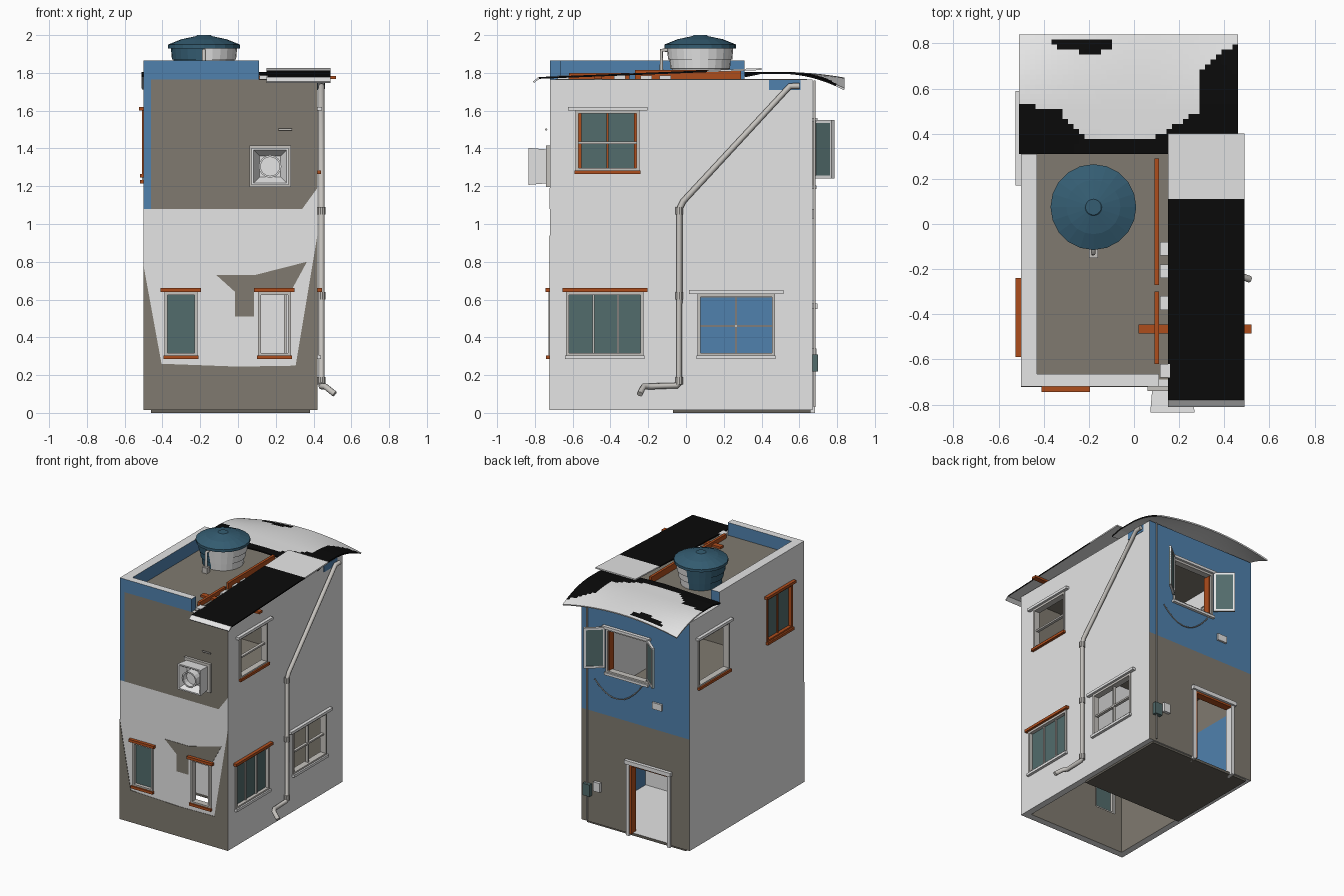
import bpy, bmesh, math

if "Cube" in bpy.data.objects:
    bpy.data.objects.remove(bpy.data.objects["Cube"])

COL = {"white": (.78, .78, .78), "taupe": (.215, .195, .16), "blue": (.08, .22, .42),
       "rust": (.42, .075, .012), "teal_glass": (.085, .15, .15), "tank_blue": (.035, .11, .17),
       "black": (.003, .003, .003), "pale_grey": (.56, .54, .51), "floor_dark": (.13, .12, .10)}
MATS = {}
for k, c in COL.items():
    MATS[k] = bpy.data.materials.new(k)
    MATS[k].diffuse_color = (*c, 1)

# outer wall planes: u runs along the wall, d points outward
X0, X1, Y0, Y1, H, T = -.5, .42, -.72, .67, 1.765, .05
SIDE = {"front": lambda u, d, z: (u, Y0 - d, z), "back": lambda u, d, z: (u, Y1 + d, z),
        "right": lambda u, d, z: (X1 + d, u, z), "left": lambda u, d, z: (X0 - d, u, z),
        "world": lambda u, d, z: (u, d, z)}


def make(name, verts, faces, mats, recalc=True):
    used = list(dict.fromkeys(mats))
    bm = bmesh.new()
    vs = [bm.verts.new(v) for v in verts]
    for f, m in zip(faces, mats):
        bm.faces.new([vs[i] for i in f]).material_index = used.index(m)
    if recalc:
        bmesh.ops.recalc_face_normals(bm, faces=bm.faces[:])
    me = bpy.data.meshes.new(name)
    bm.to_mesh(me)
    bm.free()
    for m in used:
        me.materials.append(MATS[m])
    ob = bpy.data.objects.new(name, me)
    bpy.context.collection.objects.link(ob)
    return ob


def boxes(name, side, items):
    """items: (u0,u1,d0,d1,z0,z1,material)"""
    V, F, M = [], [], []
    for u0, u1, d0, d1, z0, z1, m in items:
        n = len(V)
        V += [SIDE[side](u, d, z) for z in (z0, z1) for u, d in ((u0, d0), (u1, d0), (u1, d1), (u0, d1))]
        F += [[n + i for i in f] for f in ((0, 1, 2, 3), (4, 5, 6, 7), (0, 1, 5, 4), (1, 2, 6, 5), (2, 3, 7, 6), (3, 0, 4, 7))]
        # a six-tuple of materials colours bottom, top, -d, +u, +d, -u
        M += list(m) if isinstance(m, tuple) else [m] * 6
    return make(name, V, F, M)


def wall(name, side, u0, u1, holes, rule, us=(), zs=()):
    """Grid wall with openings; rule(inner, u, z) gives the colour."""
    U = sorted({u0, u1, *us, *[h[i] for h in holes for i in (0, 1)]})
    Z = sorted({.015, H, *zs, *[h[i] for h in holes for i in (2, 3)]})
    mid = lambda L, i: (L[i] + L[i + 1]) / 2

    def solid(i, j):
        if not (0 <= i < len(U) - 1 and 0 <= j < len(Z) - 1):
            return False
        return not any(h[0] < mid(U, i) < h[1] and h[2] < mid(Z, j) < h[3] for h in holes)
    V, ids, F, M = [], {}, [], []

    def vid(i, k, j):
        if (i, k, j) not in ids:
            ids[i, k, j] = len(V)
            V.append(SIDE[side](U[i], -T * k, Z[j]))
        return ids[i, k, j]
    for i in range(len(U) - 1):
        for j in range(len(Z) - 1):
            if not solid(i, j):
                continue
            c = [(i, j), (i + 1, j), (i + 1, j + 1), (i, j + 1)]
            for k in (0, 1):
                F.append([vid(a, k, b) for a, b in c])
                M.append(rule(k, mid(U, i), mid(Z, j)))
            for e, (p, q) in enumerate(((0, -1), (1, 0), (0, 1), (-1, 0))):
                if not solid(i + p, j + q):
                    a, b = c[e], c[(e + 1) % 4]
                    F.append([vid(a[0], 0, a[1]), vid(b[0], 0, b[1]), vid(b[0], 1, b[1]), vid(a[0], 1, a[1])])
                    M.append("white")
    return make(name, V, F, M)


def plate(name, side, pts, m, d=.003):
    n = len(pts)
    V = [SIDE[side](u, k, z) for k in (0, d) for u, z in pts]
    F = [list(range(n)), list(range(n, 2 * n))] + [[i, (i + 1) % n, n + (i + 1) % n, n + i] for i in range(n)]
    return make(name, V, F, [m] * len(F))


def lathe(name, prof, n, loc, rule, rot=(0, 0, 0), phase=0):
    V, F, M = [], [], []
    for r, z in prof:
        V += [(r * math.cos(phase + 2 * math.pi * i / n), r * math.sin(phase + 2 * math.pi * i / n), z) for i in range(n)]
    for k in range(len(prof) - 1):
        for i in range(n):
            j = (i + 1) % n
            F.append([k * n + i, k * n + j, k * n + n + j, k * n + n + i])
            M.append(rule(math.cos(phase + 2 * math.pi * (i + .5) / n)))
    ob = make(name, V, F, M, False)
    ob.location, ob.rotation_euler = loc, rot
    return ob


def tube(name, pts, r, m):
    cu = bpy.data.curves.new(name, "CURVE")
    cu.dimensions, cu.bevel_depth, cu.bevel_resolution, cu.use_fill_caps = "3D", r, 2, True
    s = cu.splines.new("POLY")
    s.points.add(len(pts) - 1)
    for p, q in zip(s.points, pts):
        p.co = (*q, 1)
    cu.materials.append(MATS[m])
    ob = bpy.data.objects.new(name, cu)
    bpy.context.collection.objects.link(ob)
    bpy.ops.object.select_all(action="DESELECT")
    ob.select_set(True)
    bpy.context.view_layer.objects.active = ob
    bpy.ops.object.convert(target="MESH")


def window(name, side, h, lintel, sill, frame="pale_grey", glass=None, bu=(), bz=(), over=.02):
    u0, u1, z0, z1 = h
    w = .016
    L = [(u0, u0 + w, -.04, .008, z0, z1, frame), (u1 - w, u1, -.04, .008, z0, z1, frame),
         (u0 + w, u1 - w, -.04, .008, z1 - w, z1, frame), (u0 + w, u1 - w, -.04, .008, z0, z0 + w, frame),
         (u0 - over, u1 + over, 0, .025, z1, z1 + .02, lintel), (u0 - .005, u1 + .005, 0, .02, z0 - .015, z0 + .004, sill)]
    L += [(u - .006, u + .006, -.03, -.008, z0, z1, frame) for u in bu]
    L += [(u0, u1, -.03, -.008, z - .006, z + .006, frame) for z in bz]
    if glass:
        L.append((u0, u1, -.022, -.018, z0, z1, glass))
    boxes(name, side, L)


# window and door openings (u0, u1, z0, z1)
FL, FR = (-.39, -.215, .30, .64), (.105, .28, .30, .64)
RU, RF, RB = (-.585, -.245, 1.28, 1.60), (-.635, -.225, .30, .64), (.06, .47, .30, .63)
LF, LB = (-.57, -.26, 1.26, 1.60), (.19, .57, 1.23, 1.60)
BW, DOOR = (-.15, .21, 1.2, 1.54), (-.32, .01, .015, .55)

# house walls
side_in = lambda u, z: "white" if z > .9 else "blue" if u > -.05 and z < .61 else "taupe"
side_rule = lambda k, u, z: side_in(u, z) if k else "white"
wall("front_wall", "front", X0, X1, [FL, FR],
     lambda k, u, z: "taupe" if k else "white" if z < 1.08 else "blue" if u < -.46 else "taupe", us=(-.46,), zs=(1.08,))
wall("back_wall", "back", X0, X1, [BW, DOOR],
     lambda k, u, z: "taupe" if k or z < .87 else "blue", zs=(.87,))
wall("right_wall", "right", Y0 + T, Y1 - T, [RU, RF, RB], side_rule, us=(-.05,), zs=(.61, .9))
wall("left_wall", "left", Y0 + T, Y1 - T, [LF, LB], side_rule, us=(-.05,), zs=(.61, .9))

# painted patches on the front
plate("front_base_paint", "front", [(-.5, .015), (.42, .015), (.42, .94), (.305, .25), (0, .245), (-.405, .26), (-.5, .78)], "taupe")
plate("front_patch_paint", "front", [(-.115, .73), (-.015, .64), (-.015, .51), (.085, .51), (.085, .662), (.29, .662),
                                     (.365, .80), (.09, .73)], "taupe")
plate("front_corner_paint", "front", [(.34, 1.08), (.42, 1.08), (.42, 1.19)], "white")
plate("pipe_top_paint", "right", [(.44, 1.71), (.605, 1.71), (.605, 1.763), (.44, 1.763)], "blue")

# floors, partition, roof slab
boxes("ground_floor", "world", [(-.46, .38, -.07, .66, 0, .02, ("floor_dark", "white") + ("floor_dark",) * 4)])
boxes("partition", "world", [(-.45, .37, -.07, -.04, .02, .87, "white")])
boxes("middle_floor", "world", [(-.46, .38, -.68, .63, .87, .91, "taupe")])
boxes("roof_slab", "world", [(-.47, .39, -.69, .64, 1.72, H + .002, "taupe")])

# parapet
boxes("parapet", "world", [
    (X0, .11, Y0, -.665, H, 1.865, ("white", "white", "blue", "blue", "blue", "white")),
    (X0, -.43, -.665, .31, H, 1.865, ("white", "white", "blue", "blue", "blue", "white"))])


# sheet roofs
def sheet(name, xs, ys, height, is_white):
    nx = len(xs)
    V = [(x, y, height(x, y)) for y in ys for x in xs]
    F, M = [[0, 1, nx + 1, nx]], ["black"]
    F, M = [], []
    for j in range(len(ys) - 1):
        for i in range(nx - 1):
            a = j * nx + i
            F.append([a, a + 1, a + nx + 1, a + nx])
            M.append("white" if is_white((xs[i] + xs[i + 1]) / 2, (ys[j] + ys[j + 1]) / 2) else "black")
    order = sorted(range(len(F)), key=lambda i: M[i])  # black slot first
    ob = make(name, V, [F[i] for i in order], [M[i] for i in order], False)
    s = ob.modifiers.new("thickness", "SOLIDIFY")
    s.thickness, s.offset, s.material_offset = .01, -1, 1


sheet("side_sheet_roof", [.15, .49], [-.81, -.78, .11, .40],
      lambda x, y: 1.755 if y < -.8 else 1.778 + (y + .78) * .04, lambda x, y: y > .11 or y < -.78)

EDGE = [(-.51, .53), (-.33, .50), (-.2, .37), (.1, .385), (.29, .5), (.265, .66), (.32, .71), (.46, .80)]


def back_white(x, y):
    if abs(x + .23) < .13 and .75 + abs(x + .2) * .25 < y < .82:
        return False
    if x > .28:
        return y > .68 + (x - .28) * .7
    for (a, p), (b, q) in zip(EDGE, EDGE[1:]):
        if a <= x <= b:
            return y > p + (q - p) * (x - a) / (b - a)
    return False


def back_height(x, y):
    t = max(0, (y - .5) / .34)
    return 1.805 - (.03 + .055 * (abs(x + .03) / .48) ** 2) * t * t - .02 * max(0, (.4 - y) / .1) * (abs(x + .03) / .48)


sheet("back_sheet_roof", [-.51 + .97 * i / 40 for i in range(41)], [.31 + .53 * i / 24 for i in range(25)], back_height, back_white)

# roof timbers and blocks
boxes("roof_timbers", "world", [(.09, .11, -.62, -.30, 1.767, 1.80, "rust"), (.09, .11, -.27, .29, 1.767, 1.815, "rust"),
                                (.02, .52, -.485, -.445, 1.767, 1.783, "rust")])
boxes("roof_blocks", "world", [(.115, .16, y, y + .06, 1.766, 1.785, "white") for y in (-.68, -.38, -.24, -.14)])

# water tank
TK = (-.18, .075, 0)
half = lambda c: "tank_blue" if c < 0 else "white"
lathe("tank_body", [(0, 1.767), (.145, 1.767), (.15, 1.82), (.158, 1.822), (.162, 1.87), (.17, 1.872), (.176, 1.94), (0, 1.94)], 24, TK, half)
lathe("tank_lid", [(.18, 1.93), (.19, 1.93), (.19, 1.95), (.12, 1.978), (.04, 1.995), (.035, 2.0), (0, 2.0)], 20, TK, lambda c: "tank_blue")
tube("tank_pipe", [(-.18, -.09, 1.92), (-.18, -.13, 1.92), (-.18, -.13, 1.80)], .01, "pale_grey")
boxes("tank_pipe_foot", "world", [(-.2, -.16, -.15, -.11, 1.767, 1.81, "pale_grey")])

# windows
window("front_left_window", "front", FL, "rust", "rust", glass="teal_glass")
window("front_right_window", "front", FR, "rust", "rust", bu=(.25,))
window("right_upper_window", "right", RU, "white", "rust", bz=(1.43,), over=.04)
window("right_front_window", "right", RF, "rust", "white", glass="teal_glass", bu=(-.36, -.49))
window("right_back_window", "right", RB, "white", "white", bu=(.265,), bz=(.46,), over=.045)
window("left_front_window", "left", LF, "rust", "rust", frame="rust", glass="teal_glass", bu=(-.415,))
window("left_back_window", "left", LB, "white", "rust")
window("back_window", "back", BW, "white", "white")
boxes("back_window_lining", "back", [(.185, .194, -.06, -.005, 1.21, 1.53, "rust"), (-.134, -.125, -.06, -.005, 1.21, 1.53, "rust")])

# open shutters at the back
for nm, x, ang in (("right_shutter", .21, 40), ("left_shutter", -.15, 140)):
    ob = boxes(nm, "world", [(0, .15, -.004, .004, 1.24, 1.54, "teal_glass"),
                             (0, .016, -.009, .009, 1.24, 1.55, "white"), (.134, .15, -.009, .009, 1.24, 1.55, "white"),
                             (.016, .134, -.009, .009, 1.24, 1.256, "white"), (.016, .134, -.009, .009, 1.534, 1.55, "white")])
    ob.location, ob.rotation_euler = (x, Y1 + .012, 0), (0, 0, math.radians(ang))

# back door frame
boxes("door_frame", "back", [(-.34, -.315, -.05, .012, .0, .55, "white"), (.005, .03, -.05, .012, .0, .55, "white"),
                             (-.35, .04, -.05, .025, .55, .58, "white"), (-.315, .005, -.05, .006, .535, .55, "rust"),
                             (-.01, .005, -.05, .006, .015, .535, "rust")])

# extractor fan on the front
boxes("fan_frame", "front", [(.06, .28, 0, .02, 1.195, 1.415, "pale_grey")])
q, white = math.sqrt(2), lambda c: "white"
ROT = (math.pi / 2, 0, 0)
lathe("fan_hood", [(.09 * q, .02), (.098 * q, .115), (.088 * q, .115), (.055 * q, .06), (0, .06)], 4, (.17, Y0, 1.305), white, ROT, math.pi / 4)
lathe("fan_ring", [(.06, .05), (.06, .115), (.05, .115), (.05, .075), (0, .075)], 16, (.17, Y0, 1.305), white, ROT)
tube("front_rod", [(.215, Y0 - .02, 1.5), (.285, Y0 - .02, 1.5)], .006, "pale_grey")

# drain pipe with collars
px = X1 + .022
tube("drain_pipe", [(px, .60, 1.73), (px, .55, 1.73), (px, -.015, 1.12), (px, -.035, 1.08), (px, -.035, .16),
                    (px, -.05, .145), (px, -.19, .14), (px + .02, -.225, .14), (px + .07, -.245, .10)], .016, "pale_grey")
for z in (.17, .62, 1.07):
    lathe("pipe_collar", [(.016, z - .02), (.021, z - .02), (.021, z + .02), (.016, z + .02)], 10, (px, -.035, 0), lambda c: "pale_grey")

# conduit, boxes and cable on the back
tube("conduit", [(.365, Y1 + .01, 1.76), (.365, Y1 + .01, .03)], .006, "pale_grey")
tube("hanging_cable", [(.30 - .42 * t / 10, Y1 + .012, 1.13 - .14 * (1 - (t / 5 - 1) ** 2) + .07 * t / 10) for t in range(11)], .004, "pale_grey")
boxes("meter_boxes", "back", [(.33, .39, 0, .03, .22, .31, "teal_glass"), (.25, .305, 0, .022, .27, .34, "white"),
                              (-.27, -.19, 0, .015, 1.03, 1.08, "white")])

for m in bpy.data.materials:
    if m.users and not m.is_grease_pencil:
        m.use_nodes = True
        m.node_tree.nodes["Principled BSDF"].inputs["Base Color"].default_value = m.diffuse_color
